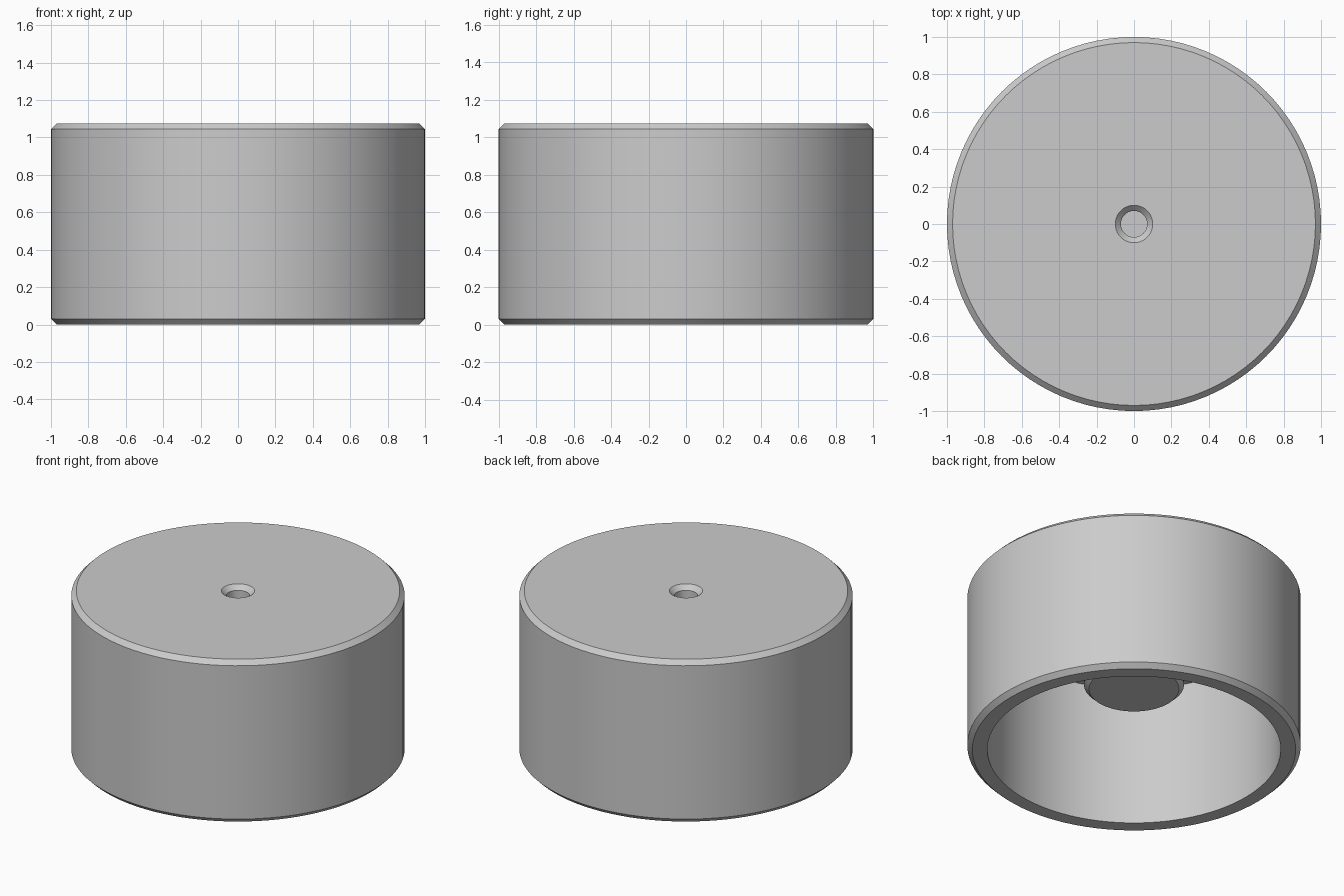
import bpy
import bmesh
import math
from mathutils import Vector

cube = bpy.data.objects.get("Cube")
if cube:
    bpy.data.objects.remove(cube, do_unlink=True)

SEGMENTS = 96
RADIUS, HEIGHT = 1.0, 1.075
CHAMFER = 0.03
INNER_RADIUS, CEILING = 0.88, 0.93
BOSS_RADIUS, BOSS_BOTTOM = 0.30, 0.42
BORE_RADIUS, BORE_FLOOR = 0.07, 0.6

grey = bpy.data.materials.new("plain grey")
grey.use_nodes = True
colour = (0.6, 0.6, 0.6, 1)
grey.diffuse_color = colour
grey.node_tree.nodes["Principled BSDF"].inputs["Base Color"].default_value = colour


def lathe(name, profile):
    """Turn an (r, z) profile that starts and ends on the z axis."""
    bm = bmesh.new()
    verts = [bm.verts.new((r, 0, z)) for r, z in profile]
    edges = [bm.edges.new(pair) for pair in zip(verts, verts[1:])]
    bmesh.ops.spin(bm, geom=verts + edges, cent=Vector(), axis=(0, 0, 1),
                   angle=math.tau, steps=SEGMENTS, use_merge=False)
    bmesh.ops.remove_doubles(bm, verts=bm.verts, dist=0.0001)
    bmesh.ops.recalc_face_normals(bm, faces=bm.faces)
    mesh = bpy.data.meshes.new(name)
    bm.to_mesh(mesh)
    bm.free()
    mesh.materials.append(grey)
    obj = bpy.data.objects.new(name, mesh)
    bpy.context.collection.objects.link(obj)
    bpy.ops.object.select_all(action="DESELECT")
    obj.select_set(True)
    bpy.context.view_layer.objects.active = obj
    bpy.ops.object.shade_smooth_by_angle(angle=math.radians(30))
    return obj


# Hollow cap with a bored central boss inside, turned as one solid
lathe("hollow_cap", [
    # bore and its countersink
    (0, BORE_FLOOR),
    (BORE_RADIUS, BORE_FLOOR),
    (BORE_RADIUS, HEIGHT - CHAMFER),
    (BORE_RADIUS + CHAMFER, HEIGHT),
    # chamfered outer wall
    (RADIUS - CHAMFER, HEIGHT),
    (RADIUS, HEIGHT - CHAMFER),
    (RADIUS, CHAMFER),
    (RADIUS - CHAMFER, 0),
    # open underside
    (INNER_RADIUS, 0),
    (INNER_RADIUS, CEILING),
    # chamfered boss
    (BOSS_RADIUS, CEILING),
    (BOSS_RADIUS, BOSS_BOTTOM + CHAMFER),
    (BOSS_RADIUS - CHAMFER, BOSS_BOTTOM),
    (0, BOSS_BOTTOM),
])
